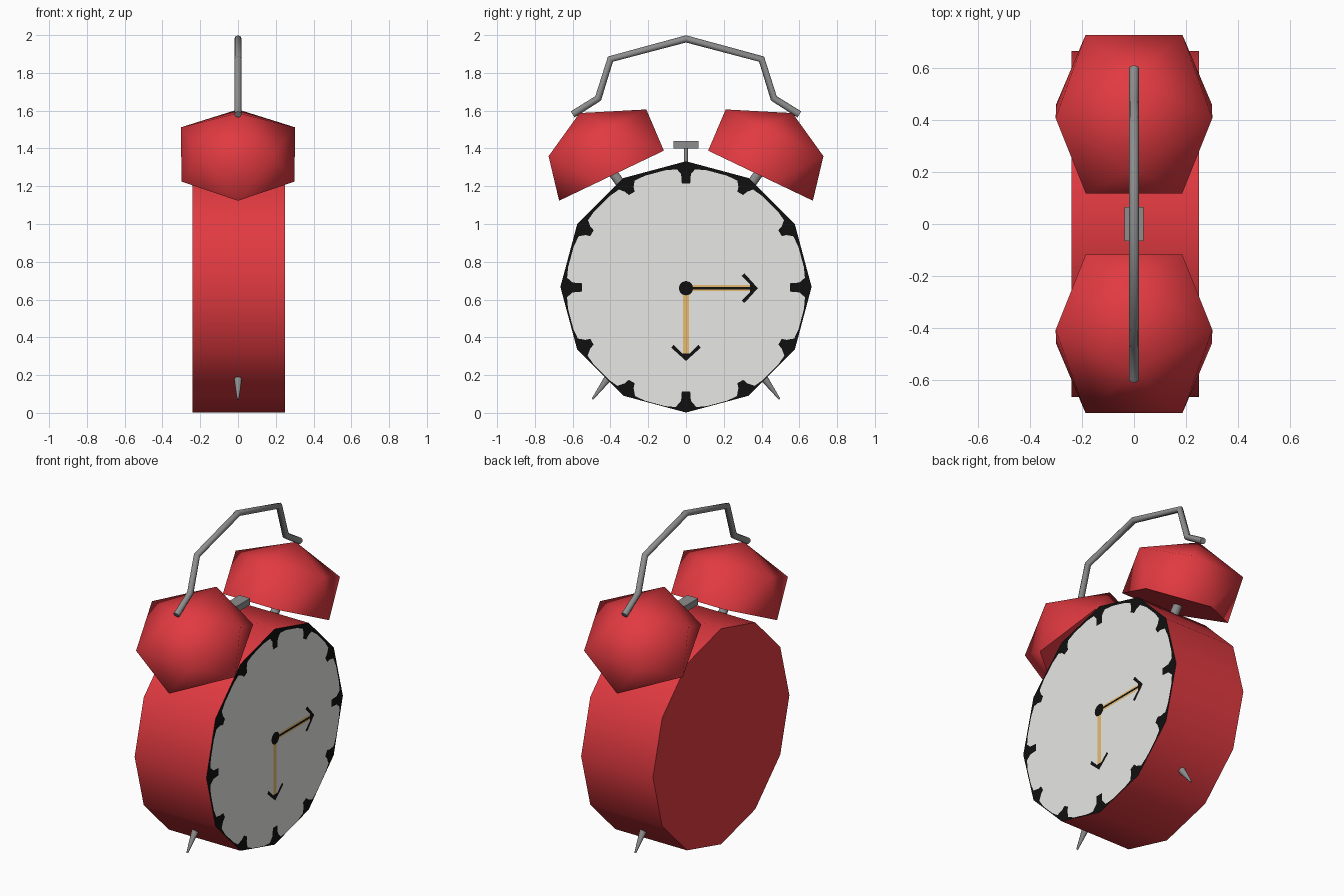
import bpy, bmesh, math
from mathutils import Vector

if "Cube" in bpy.data.objects:
    bpy.data.objects.remove(bpy.data.objects["Cube"])


def mat(name, rgb):
    m = bpy.data.materials.new(name)
    m.diffuse_color = (*rgb, 1)
    m.use_nodes = True
    m.node_tree.nodes["Principled BSDF"].inputs["Base Color"].default_value = m.diffuse_color
    return m


RED = mat("red", (0.75, 0.042, 0.052))
GREY = mat("metal grey", (0.27, 0.27, 0.27))
BLACK = mat("black", (0.005, 0.005, 0.005))
WHITE = mat("dial white", (0.8, 0.8, 0.78))
GOLD = mat("gold", (0.8, 0.5, 0.16))
CZ, R = 0.667, 0.665


def make(name, verts, faces, mats, smooth=None):
    me = bpy.data.meshes.new(name)
    me.from_pydata([tuple(v) for v in verts], [], faces)
    bm = bmesh.new()
    bm.from_mesh(me)
    if len(faces) > 1:
        bmesh.ops.recalc_face_normals(bm, faces=bm.faces)
    bm.to_mesh(me)
    bm.free()
    for m in mats:
        me.materials.append(m)
    ob = bpy.data.objects.new(name, me)
    bpy.context.collection.objects.link(ob)
    if smooth:
        bpy.ops.object.select_all(action='DESELECT')
        ob.select_set(True)
        bpy.context.view_layer.objects.active = ob
        bpy.ops.object.shade_smooth_by_angle(angle=math.radians(smooth))
    return ob


def rod(name, a, b, r1, r2, m, n=10):
    a, b = Vector(a), Vector(b)
    q = (b - a).to_track_quat('Z', 'Y')
    ring = [Vector((math.cos(t), math.sin(t), 0)) for t in (2 * math.pi * i / n for i in range(n))]
    verts = [a + q @ (v * r1) for v in ring] + [b + q @ (v * r2) for v in ring]
    faces = [(i, (i + 1) % n, n + (i + 1) % n, n + i) for i in range(n)]
    faces += [tuple(range(n)), tuple(range(n, 2 * n))]
    return make(name, verts, faces, [m], 50)


def plate(name, pts, x, m):
    # flat painted shape on the dial, points counter-clockwise in (y, z)
    return make(name, [(x, y, z) for y, z in pts], [tuple(range(len(pts)))], [m])


def circle(n, r, cz):
    return [(r * math.cos(2 * math.pi * i / n), cz + r * math.sin(2 * math.pi * i / n)) for i in range(n)]


# Twelve-sided case, front cap black as the dial rim
c = circle(12, R, CZ)
verts = [(x, y, z) for x in (-0.24, 0.25) for y, z in c]
faces = [(i, (i + 1) % 12, 12 + (i + 1) % 12, 12 + i) for i in range(12)]
faces += [tuple(range(12)), tuple(range(12, 24))]
body = make("case", verts, faces, [RED, BLACK], 40)
for p in body.data.polygons:
    p.material_index = 1 if p.normal.x > 0.9 else 0

# Dial and hour marks
plate("dial", circle(36, 0.634, 0.66), 0.252, WHITE)


def polar(pts, ang, cz):
    # (radial, sideways) -> (y, z)
    ca, sa = math.cos(ang), math.sin(ang)
    return [(r * ca - s * sa, cz + r * sa + s * ca) for r, s in pts]


for i in range(12):
    inner, w = (0.55, 0.022) if i % 3 == 0 else (0.575, 0.018)
    shape = [(inner, -w), (0.60, -0.026), (0.64, -0.06), (0.655, 0), (0.64, 0.06), (0.60, 0.026), (inner, w)]
    plate("hour_mark", polar(shape, i * math.pi / 6, CZ - 0.003), 0.2535, BLACK)

# Hands with arrow heads
for name, ang, tip in (("hour_hand", 0, 0.38), ("minute_hand", -math.pi / 2, 0.385)):
    plate(name, polar([(0, -0.016), (tip - 0.02, -0.016), (tip - 0.02, 0.016), (0, 0.016)], ang, 0.66), 0.253, GOLD)
    head = [(tip, 0), (tip - 0.07, 0.078), (tip - 0.085, 0.066), (tip - 0.04, 0.02),
            (tip - 0.04, -0.02), (tip - 0.085, -0.066), (tip - 0.07, -0.078)]
    plate(name + "_arrow", polar(head, ang, 0.66), 0.2545, BLACK)
plate("hour_hand_line", polar([(0, -0.006), (0.35, -0.006), (0.35, 0.006), (0, 0.006)], 0, 0.66), 0.254, BLACK)
plate("hand_hub", circle(12, 0.038, 0.66), 0.255, BLACK)

# Bells (half-icosahedron domes), posts and feet, mirrored in y
ax = Vector((0, 0.431, 0.902))
lat = Vector((0, 0.902, -0.431))
base = Vector((0, 0.394, 1.256))
for s, side in ((1, "right"), (-1, "left")):
    verts = []
    for h, cen, rl, rx, off in ((0, -0.032, 0.34, 0.315, 0), (0.237, 0, 0.317, 0.317, math.pi)):
        for i in range(5):
            t = off + 2 * math.pi * i / 5
            verts.append(base + ax * h + lat * (cen + rl * math.cos(t)) + Vector((rx * math.sin(t), 0, 0)))
    verts.append(base + ax * 0.372 + lat * 0.01)
    verts = [(v.x, v.y * s, v.z) for v in verts]
    faces = [(0, 1, 2, 3, 4)]
    for i in range(5):
        j = (i + 1) % 5
        u = 5 + (i + 3) % 5          # upper vertex between lower i and j
        faces += [(i, j, u), (u, 5 + (i + 4) % 5, j), (5 + i, 5 + j, 10)]
    make("bell_" + side, verts, faces, [RED], 60)
    rod("bell_post_" + side, (0, s * 0.28, 1.12), (0, s * 0.40, 1.29), 0.026, 0.026, GREY)
    rod("foot_" + side, (0, s * 0.39, 0.215), (0, s * 0.495, 0.073), 0.026, 0.005, GREY)

# Top hammer button
rod("button_stem", (0, 0, 1.30), (0, 0, 1.41), 0.011, 0.011, GREY, 8)
bpy.ops.mesh.primitive_cube_add(size=1, location=(0, 0, 1.42))
btn = bpy.context.object
btn.name = "button"
btn.scale = (0.074, 0.13, 0.04)
btn.data.materials.append(GREY)

# Carrying handle: bent tube
half = [(0.6, 1.58), (0.465, 1.665), (0.4, 1.873)]
path = [(-y, z) for y, z in half] + [(0, 1.98)] + half[::-1]
cu = bpy.data.curves.new("handle", 'CURVE')
cu.dimensions = '3D'
cu.bevel_depth = 0.019
cu.bevel_resolution = 2
cu.use_fill_caps = True
sp = cu.splines.new('POLY')
sp.points.add(len(path) - 1)
for p, (y, z) in zip(sp.points, path):
    p.co = (0, y, z, 1)
cu.materials.append(GREY)
bpy.context.collection.objects.link(bpy.data.objects.new("handle", cu))
